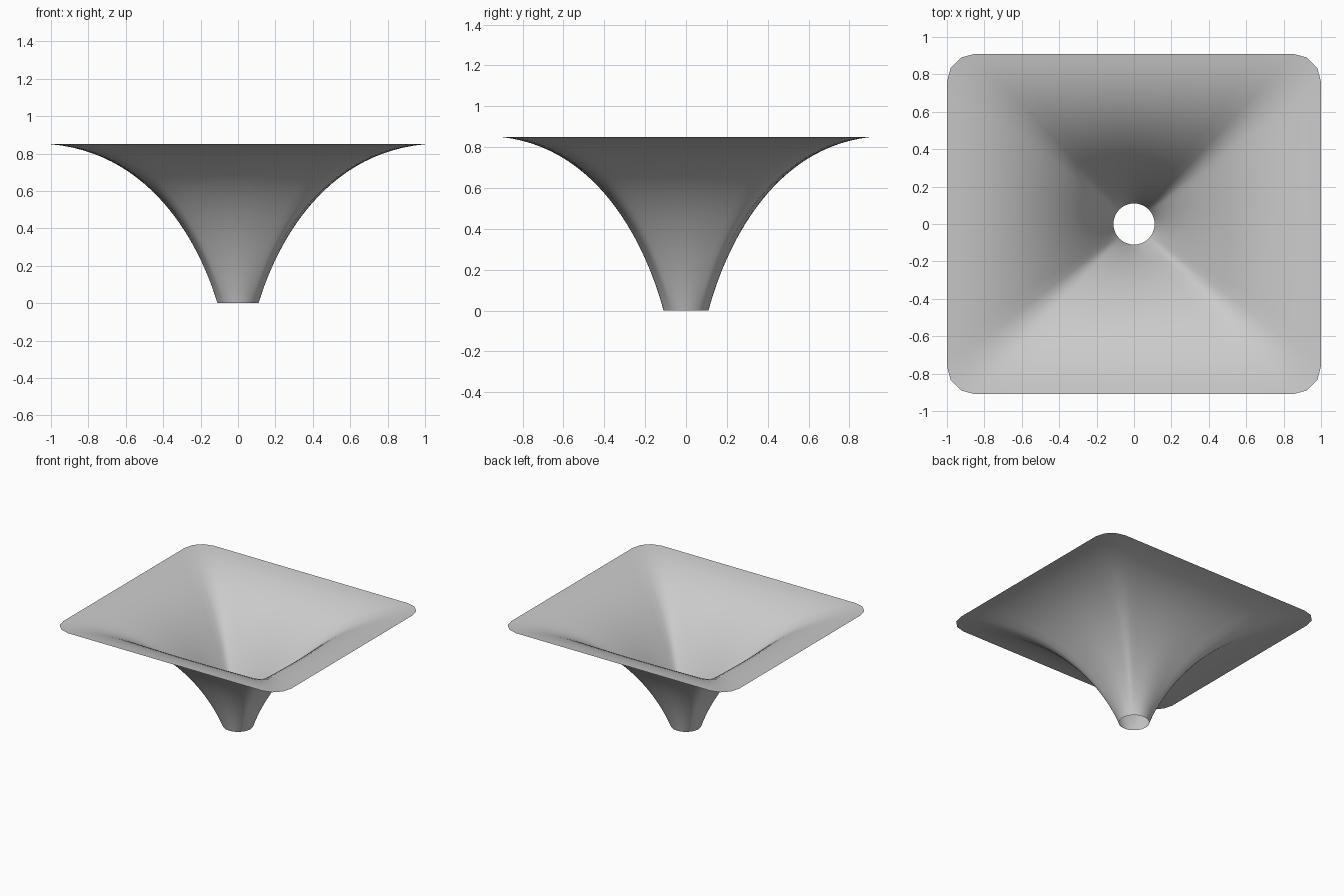
import bpy
import bmesh
from math import atan2, cos, sin, pi
from mathutils import Vector
from mathutils.geometry import interpolate_bezier

cube = bpy.data.objects.get("Cube")
if cube:
    bpy.data.objects.remove(cube, do_unlink=True)

HALF_X, HALF_Y, CORNER = 1.0, 0.91, 0.15
THROAT, HEIGHT = 0.11, 0.85
RINGS, SIDE_STEPS, CORNER_STEPS = 28, 14, 3


def rim_outline():
    """Rounded rectangle, with the straight sides divided evenly by angle."""
    arcs = []
    for k, (sx, sy) in enumerate([(1, 1), (-1, 1), (-1, -1), (1, -1)]):
        centre = Vector((sx * (HALF_X - CORNER), sy * (HALF_Y - CORNER)))
        arcs.append([centre + CORNER * Vector((cos(a), sin(a)))
                     for a in (pi / 2 * (k + i / CORNER_STEPS)
                               for i in range(CORNER_STEPS + 1))])
    points = []
    for k, arc in enumerate(arcs):
        points += arc
        start, end = arc[-1], arcs[(k + 1) % 4][0]
        a0 = atan2(start.y, start.x)
        sweep = (atan2(end.y, end.x) - a0) % (2 * pi)
        for i in range(1, SIDE_STEPS):
            a = a0 + sweep * i / SIDE_STEPS
            d = Vector((cos(a), sin(a)))
            reach = HALF_Y / abs(d.y) if k % 2 == 0 else HALF_X / abs(d.x)
            points.append(d * reach)
    return points


# Flare profile: half width against height
profile = interpolate_bezier(Vector((THROAT, 0, 0)), Vector((0.2, 0.3, 0)),
                             Vector((0.45, 0.8, 0)), Vector((HALF_X, HEIGHT, 0)),
                             RINGS)

# Loft from the round throat to the rectangular mouth
bm = bmesh.new()
outline = rim_outline()
rings = []
for p in profile:
    blend = (p.x - THROAT) / (HALF_X - THROAT)
    ring = []
    for rim in outline:
        xy = (rim.normalized() * THROAT).lerp(rim, blend)
        ring.append(bm.verts.new((xy.x, xy.y, p.y)))
    rings.append(ring)
count = len(outline)
for low, high in zip(rings, rings[1:]):
    for i in range(count):
        j = (i + 1) % count
        bm.faces.new((low[i], high[i], high[j], low[j]))
for face in bm.faces:
    face.smooth = True

mesh = bpy.data.meshes.new("horn_flare")
bm.to_mesh(mesh)
bm.free()
horn = bpy.data.objects.new("horn_flare", mesh)
bpy.context.collection.objects.link(horn)

# Plain grey finish
grey = bpy.data.materials.new("light_grey")
grey.use_nodes = True
colour = (0.6, 0.6, 0.6, 1)
grey.diffuse_color = colour
grey.node_tree.nodes["Principled BSDF"].inputs["Base Color"].default_value = colour
mesh.materials.append(grey)
